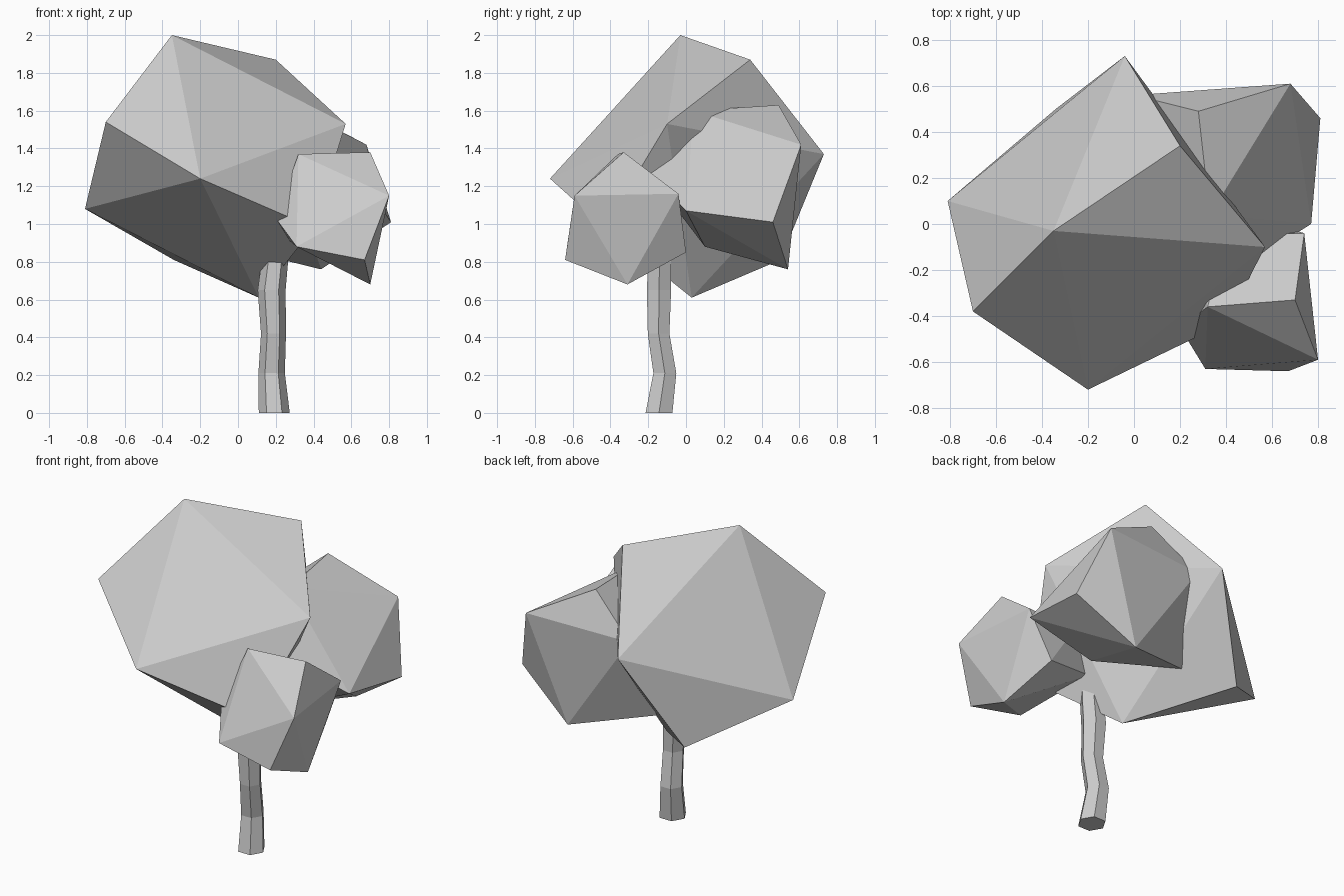
import bpy, bmesh, math
from mathutils import Vector

cube = bpy.data.objects.get("Cube")
if cube:
    bpy.data.objects.remove(cube, do_unlink=True)

# One plain colour
grey = bpy.data.materials.new("plain_grey")
grey.use_nodes = True
colour = (0.6, 0.6, 0.6, 1)
grey.diffuse_color = colour
grey.node_tree.nodes["Principled BSDF"].inputs["Base Color"].default_value = colour


def finish(name, bm):
    bmesh.ops.recalc_face_normals(bm, faces=bm.faces[:])
    mesh = bpy.data.meshes.new(name)
    bm.to_mesh(mesh)
    bm.free()
    mesh.materials.append(grey)
    obj = bpy.data.objects.new(name, mesh)
    bpy.context.scene.collection.objects.link(obj)
    return obj


def faceted_clump(name, corners):
    """Wrap a few corner points in a flat-faced convex shell."""
    bm = bmesh.new()
    for corner in corners:
        bm.verts.new(corner)
    result = bmesh.ops.convex_hull(bm, input=bm.verts[:])
    spare = [g for g in result["geom_interior"] if isinstance(g, bmesh.types.BMVert)]
    bmesh.ops.delete(bm, geom=spare, context="VERTS")
    return finish(name, bm)


def crooked_post(name, rings, sides=6):
    """Skin a stack of (x, y, z, radius) rings and cap the ends."""
    bm = bmesh.new()
    loops = []
    for x, y, z, radius in rings:
        loops.append([])
        for i in range(sides):
            a = math.tau * i / sides
            loops[-1].append(bm.verts.new((x + radius * math.cos(a), y + radius * math.sin(a), z)))
    for low, high in zip(loops, loops[1:]):
        for i in range(sides):
            j = (i + 1) % sides
            bm.faces.new((low[i], low[j], high[j], high[i]))
    bm.faces.new(loops[0][::-1])
    bm.faces.new(loops[-1])
    return finish(name, bm)


# Main leaf clump
faceted_clump("large_leaf_clump", [
    (-.35, -.03, 2), (.2, .34, 1.87), (.57, -.1, 1.53), (-.7, -.38, 1.54),
    (-.2, -.72, 1.24), (-.81, .1, 1.08), (-.04, .73, 1.37), (-.34, .5, .81),
    (.11, .03, .61), (.4, -.43, .98)])

# Clump on the back left
faceted_clump("back_leaf_clump", [
    (.68, .61, 1.42), (.81, .46, 1.01), (.77, 0, 1.07), (.28, .49, 1.63),
    (.44, .54, .76), (.33, .04, 1.6), (.42, -.22, 1.3), (0, .56, 1.4),
    (-.05, .36, .88), (.4, .1, .88)])

# Small clump on the front left
faceted_clump("front_leaf_clump", [
    (.7, -.33, 1.38), (.8, -.59, 1.15), (.31, -.63, .88), (.67, -.64, .81),
    (.74, -.04, 1.16), (.7, -.31, .68), (.61, 0, .85), (.32, -.36, 1.37),
    (.25, -.1, .93), (.2, -.45, 1.03), (.4, -.05, 1.15)])

# Crooked trunk
crooked_post("trunk", [
    (.192, -.143, 0, .082), (.178, -.112, .21, .07), (.188, -.145, .42, .066),
    (.178, -.143, .65, .074), (.195, -.14, .8, .07), (.2, -.14, .98, .06)])
